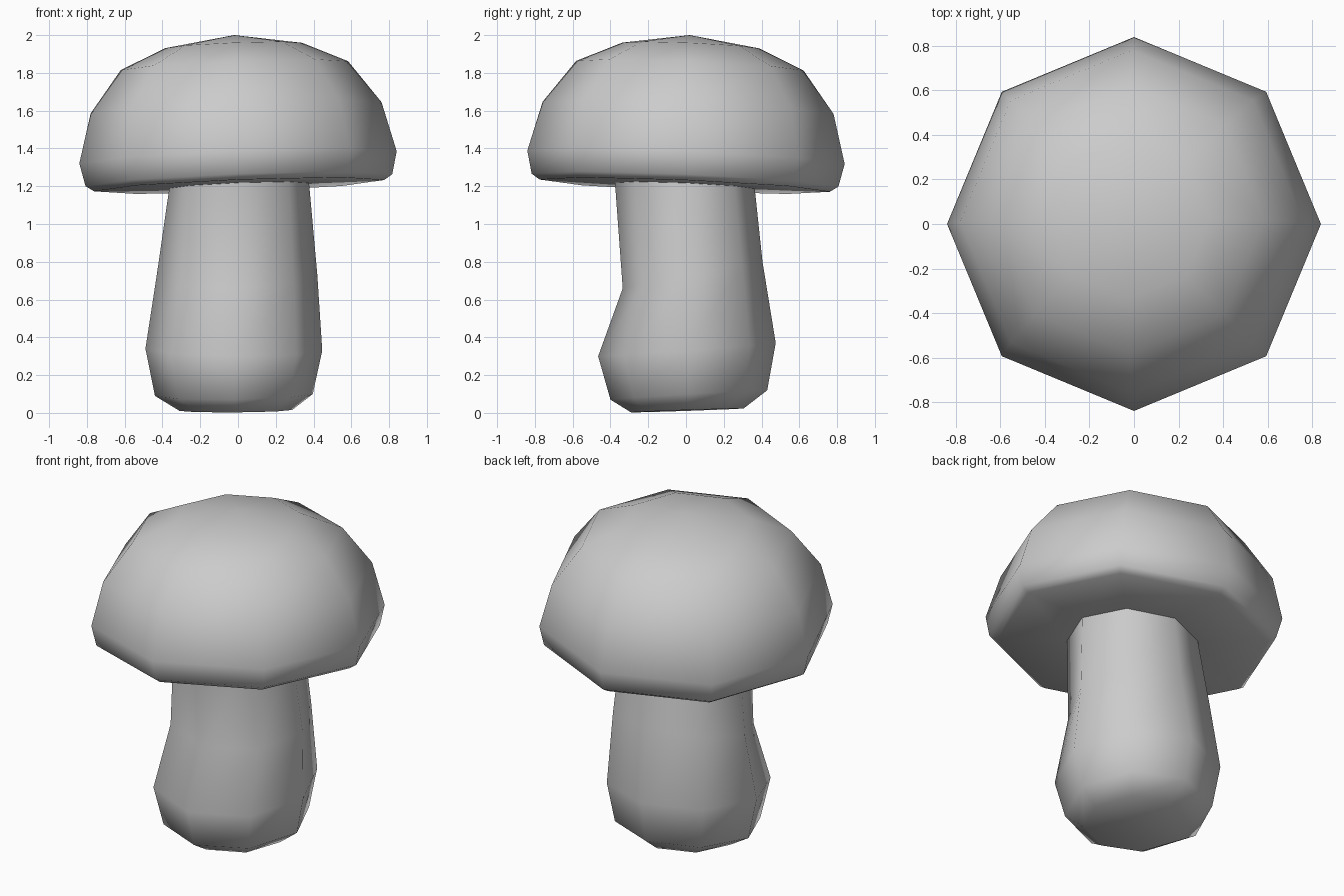
import bpy, bmesh
from math import cos, sin, pi

if "Cube" in bpy.data.objects:
    bpy.data.objects.remove(bpy.data.objects["Cube"])

SIDES = 8
TILT_X, TILT_Y = 0.039, -0.042   # lean of the cap (z slope along x and y)


def ring(bm, cx, cy, rx, ry, z, sx, sy):
    """One eight-sided loop, tilted by the slopes sx and sy."""
    verts = []
    for i in range(SIDES):
        a = 2 * pi * i / SIDES
        x, y = rx * cos(a), ry * sin(a)
        verts.append(bm.verts.new((cx + x, cy + y, z + sx * x + sy * y)))
    return verts


def bridge(bm, low, high):
    for i in range(SIDES):
        j = (i + 1) % SIDES
        bm.faces.new((low[i], low[j], high[j], high[i]))


def finish(bm, name):
    for f in bm.faces:
        f.smooth = True
    mesh = bpy.data.meshes.new(name)
    bm.to_mesh(mesh)
    bm.free()
    obj = bpy.data.objects.new(name, mesh)
    bpy.context.collection.objects.link(obj)


# Cap: tilted dome, with a flat underside that ends at the stem
bm = bmesh.new()
profile = [(0.37, 1.203), (0.768, 1.203), (0.812, 1.232), (0.84, 1.353),
           (0.77, 1.615), (0.602, 1.838), (0.362, 1.945)]
loops = []
for r, z in profile:
    lift = z - 1.353
    loops.append(ring(bm, -TILT_X * lift, -TILT_Y * lift, r, r, z, TILT_X, TILT_Y))
for low, high in zip(loops, loops[1:]):
    bridge(bm, low, high)
apex = bm.verts.new((-0.02, 0.02, 2.0))
for i in range(SIDES):
    bm.faces.new((loops[-1][i], loops[-1][(i + 1) % SIDES], apex))
finish(bm, "mushroom_cap")

# Stem: bulging foot, dent at the front, open where it joins the cap
bm = bmesh.new()
sections = [  # centre x, centre y, radius x, radius y, z, slope x, slope y
    (-0.012, 0.007, 0.298, 0.298, 0.013, 0.008, 0.035),
    (-0.022, 0.015, 0.418, 0.415, 0.095, 0.012, 0.06),
    (-0.022, 0.005, 0.468, 0.470, 0.335, -0.01, 0.075),
    (-0.005, 0.035, 0.425, 0.370, 0.730, 0.0, 0.19),
    (0.006, -0.006, 0.37, 0.37, 1.203, TILT_X, TILT_Y),
]
loops = [ring(bm, *s) for s in sections]
for low, high in zip(loops, loops[1:]):
    bridge(bm, low, high)
bm.faces.new(list(reversed(loops[0])))
finish(bm, "mushroom_stem")
